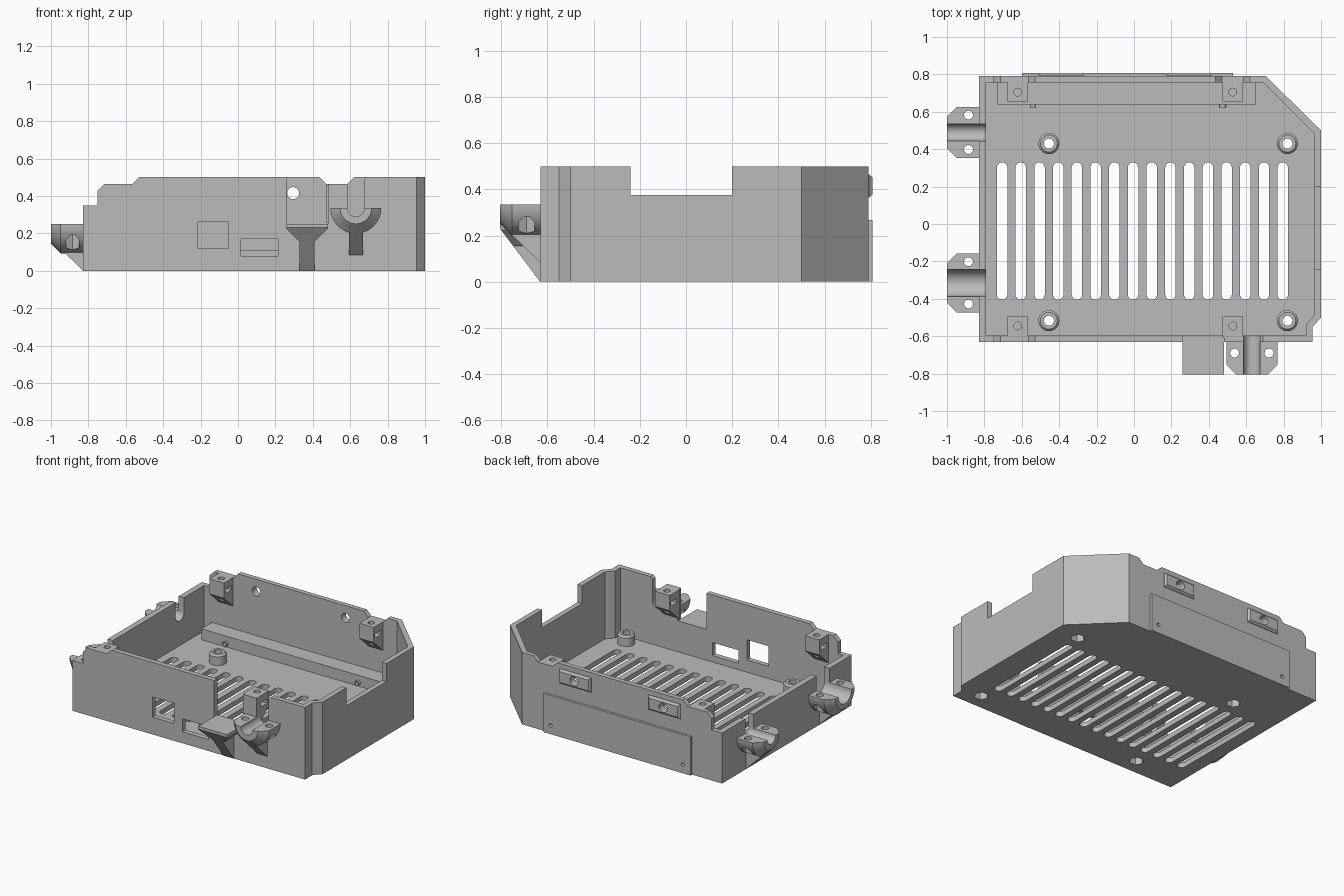
import bpy, bmesh
from math import sin, cos, pi, radians
from mathutils import Matrix, Vector

if "Cube" in bpy.data.objects:
    bpy.data.objects.remove(bpy.data.objects["Cube"])

grey = bpy.data.materials.new("light_grey_plastic")
grey.use_nodes = True
grey.diffuse_color = (0.5, 0.5, 0.5, 1)
grey.node_tree.nodes["Principled BSDF"].inputs["Base Color"].default_value = (0.5, 0.5, 0.5, 1)
parts = []


def loft(name, rings, part=True):
    """Closed solid through rings of 3D points."""
    bm = bmesh.new()
    loops = [[bm.verts.new(p) for p in ring] for ring in rings]
    n = len(loops[0])
    for a, b in zip(loops, loops[1:]):
        for i in range(n):
            bm.faces.new((a[i], a[(i + 1) % n], b[(i + 1) % n], b[i]))
    bm.faces.new(loops[0])
    bm.faces.new(loops[-1])
    bmesh.ops.recalc_face_normals(bm, faces=bm.faces)
    mesh = bpy.data.meshes.new(name)
    bm.to_mesh(mesh)
    bm.free()
    obj = bpy.data.objects.new(name, mesh)
    bpy.context.collection.objects.link(obj)
    if part:
        parts.append(obj)
    return obj


def at(axis, p, d):
    return {"x": (d, *p), "y": (p[0], d, p[1]), "z": (*p, d)}[axis]


def prism(name, pts, axis, lo, hi, part=True):
    return loft(name, [[at(axis, p, d) for p in pts] for d in (lo, hi)], part)


def box(name, x0, x1, y0, y1, z0, z1, part=True):
    return prism(name, [(x0, y0), (x1, y0), (x1, y1), (x0, y1)], "z", z0, z1, part)


def arc(cx, cy, r, start=0, end=360, n=32):
    full = end - start == 360
    angles = [radians(start + (end - start) * i / (n if full else n - 1)) for i in range(n)]
    return [(cx + r * cos(a), cy + r * sin(a)) for a in angles]


def boolean(obj, others, op="DIFFERENCE", keep=False):
    for other in others:
        mod = obj.modifiers.new("cut", "BOOLEAN")
        mod.operation, mod.solver, mod.object = op, "EXACT", other
        bpy.context.view_layer.update()
        deps = bpy.context.evaluated_depsgraph_get()
        mesh = bpy.data.meshes.new_from_object(obj.evaluated_get(deps))
        obj.modifiers.clear()
        obj.data = mesh
        if not keep:
            bpy.data.objects.remove(other)


def c_box(*a):
    return box("cutter", *a, part=False)


def c_prism(*a):
    return prism("cutter", *a, part=False)


# Tray with chamfered corners
outer = [(-.83, -.63), (.955, -.63), (.955, -.55), (1, -.5), (1, .5), (.705, .79), (-.83, .79)]
inner = [(-.79, -.595), (.92, -.595), (.92, -.535), (.965, -.488), (.965, .483), (.69, .757), (-.79, .757)]
body = prism("case_body", outer, "z", 0, .5)
boolean(body, [c_prism(inner, "z", .035, .7)])

# Stepped wall tops, notch and openings
steps = [(-1.1, .35), (-.75, .35), (-.75, .43), (-.715, .465), (-.565, .465), (-.5, .53), (-.5, .6), (-1.1, .6)]
dip = [(.405, .53), (.47, .465), (.585, .465), (.65, .53)]
front_dip = [(.405, .53), (.47, .465), (.655, .465), (.72, .53)]
boolean(body, [
    c_prism(steps, "y", -1, 1),
    c_prism(dip, "y", .7, 1),
    c_prism(front_dip, "y", -1, -.56),
    c_box(.9, 1.1, -.24, .2, .375, .6),
    c_box(.258, .48, -.7, -.55, .25, .6),
    c_box(-.215, -.05, -.7, -.55, .12, .26),
    c_box(.015, .215, -.7, -.55, .08, .17),
])

# Floor vents
for i in range(16):
    x = -.705 + .1 * i
    slot = arc(x, .302, .028, 0, 180, 12) + arc(x, -.377, .028, 180, 360, 12)
    boolean(body, [c_prism(slot, "z", -.1, .1)])

# Standoffs with screw holes and hexagonal pockets underneath
for j, (x, y) in enumerate([(-.455, .43), (.82, .43), (-.455, -.517), (.82, -.517)]):
    rings = [[(px, py, z) for px, py in arc(x, y, r)] for z, r in ((.03, .056), (.095, .056), (.107, .045))]
    boss = loft(f"standoff_{j + 1}", rings)
    hole = c_prism(arc(x, y, .027), "z", -.1, .2)
    pocket = c_prism(arc(x, y, .046, n=6), "z", -.1, .05)
    for target in (body, boss):
        boolean(target, [hole, pocket], keep=target is body)

# Back panel, inner rail and mounting plates
panel = box("back_panel", -.6, .53, .78, .807, 0, .268)
rail = box("inner_rail", -.73, .65, .64, .765, .03, .11)
lugs = [prism(f"rail_lug_{i}", arc(x, .06, .017, n=16), "y", .622, .65) for i, x in enumerate((-.54, .475))]
for i, x in enumerate((-.54, .475)):
    hole = c_prism(arc(x, .06, .013, n=16), "y", .6, .9)
    boolean(body, [hole], keep=True)
    boolean(panel, [hole], keep=True)
    boolean(rail, [hole], keep=True)
    boolean(lugs[i], [hole])
for side, x in (("right", -.39), ("left", .295)):
    rings = [[(x - w, y, .415 - h), (x + w, y, .415 - h), (x + w, y, .415 + h), (x - w, y, .415 + h)]
             for y, w, h in ((.78, .122, .05), (.793, .122, .05), (.807, .11, .038))]
    plate = loft(f"{side}_mount_plate", rings)
    hole = c_prism(arc(x, .415, .032), "y", .7, .9)
    boolean(body, [hole], keep=True)
    boolean(plate, [hole])

# Lid screw tabs with sloped undersides and nut slots
for x, xname in ((-.622, "right"), (.528, "left")):
    for wall, s, yname in ((-.61, 1, "front"), (.77, -1, "back")):
        tip, mid = wall + s * .115, wall + s * .065
        tab = prism(f"{yname}_{xname}_lid_tab", [(wall, .465), (tip, .465), (tip, .36), (wall, .255)],
                    "x", x - .055, x + .055)
        boolean(tab, [c_prism(arc(x, mid, .021, n=24), "z", .2, .6),
                      c_box(x - .1, x + .1, mid - .034, mid + .034, .385, .415)])


# Half-round cable clamps, local outward direction is -y and rim at z = 0
def clamp(name, loc, turn, R, r, drop):
    place = Matrix.Translation(Vector(loc)) @ Matrix.Rotation(radians(turn), 4, "Z")
    rings = [[(px, y, pz) for px, pz in arc(0, 0, rad, 180, 360, 28)]
             for y, rad in ((.02, R), (-.12, R), (-.172, R - .052))]
    cup = loft(name, rings)
    brace = prism(name + "_brace", [(.02, -drop), (0, -drop), (-.165, -.09), (.02, -.09)],
                  "x", -.037, .037, part=False)
    boolean(cup, [brace], "UNION")
    trough = c_prism(arc(0, 0, r, 180, 360, 24) + [(r, .4), (-r, .4)], "y", -.4, .08)
    bolts = []
    for s in (-1, 1):
        bx = s * (R - .044)
        bolts += [c_prism(arc(bx, -.057, .024, n=20), "z", -.3, .1),
                  c_prism(arc(bx, -.057, .04, n=6), "z", -.3, -.055)]
    boolean(cup, [trough], keep=True)
    boolean(cup, bolts)
    cup.data.transform(place)
    trough.data.transform(place)
    boolean(body, [trough])


clamp("front_cable_clamp", (.63, -.633, .335), 0, .136, .045, .25)
clamp("right_rear_cable_clamp", (-.828, .49, .25), -90, .136, .045, .25)
clamp("right_front_cable_clamp", (-.828, -.315, .25), -90, .157, .072, .25)

# Front ledge on a tapering support
ledge = prism("front_ledge", [(.258, .25), (.258, .225), (.33, .155), (.33, 0), (.41, 0), (.41, .155),
                              (.48, .225), (.48, .25)], "y", -.805, -.6)
boolean(ledge, [c_prism([(-.9, .23), (-.805, .23), (-.632, 0), (-.632, -.1), (-.9, -.1)], "x", .2, .6)])

# Colour and shading
bpy.ops.object.select_all(action="DESELECT")
for obj in parts:
    obj.data.materials.clear()
    obj.data.materials.append(grey)
    obj.select_set(True)
bpy.context.view_layer.objects.active = body
bpy.ops.object.shade_smooth_by_angle(angle=radians(30))
